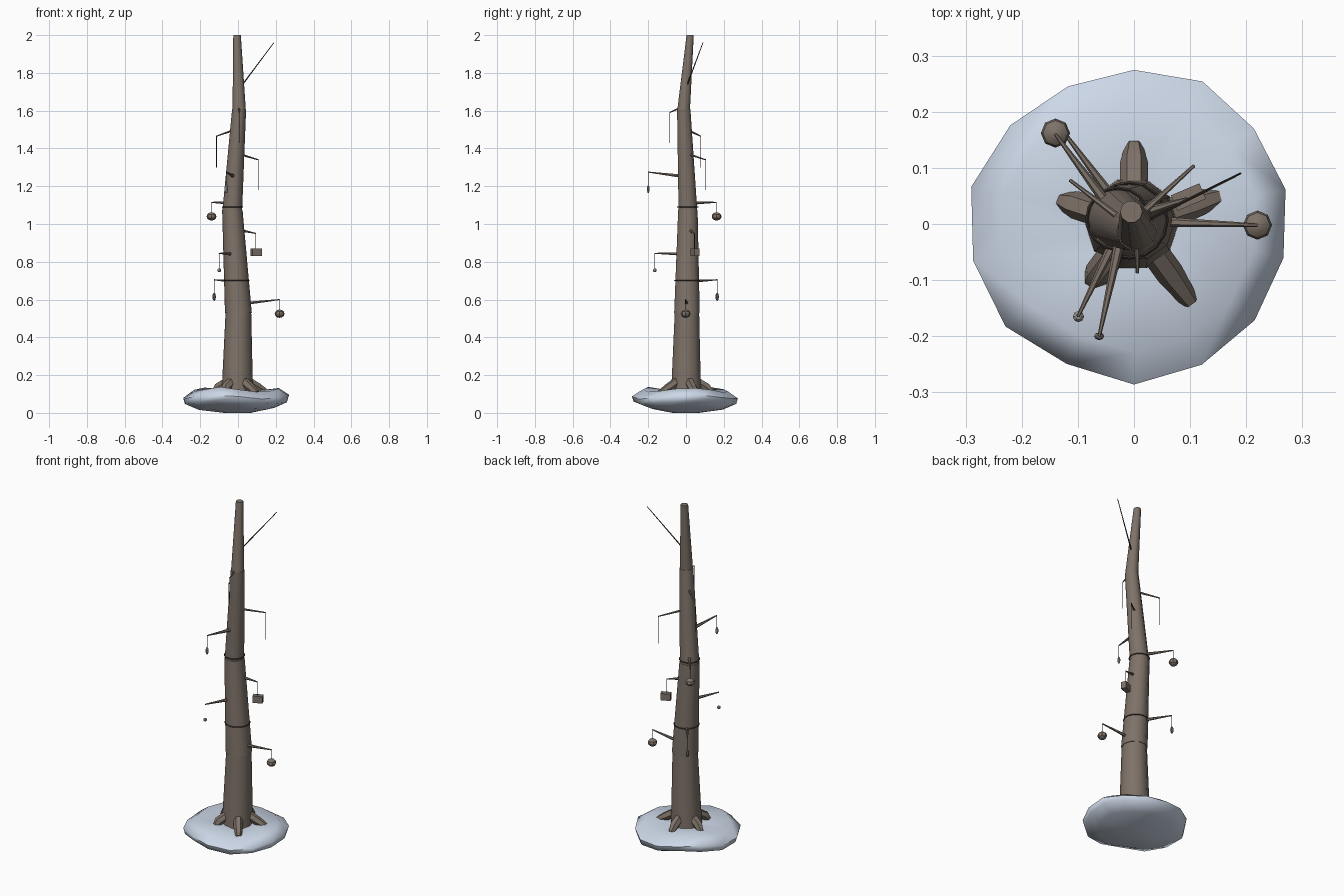
import bpy, bmesh, math, random
from mathutils import Vector, Matrix

random.seed(4)
cube = bpy.data.objects.get("Cube")
if cube:
    bpy.data.objects.remove(cube, do_unlink=True)


def material(name, rgb):
    m = bpy.data.materials.new(name)
    m.use_nodes = True
    m.diffuse_color = (*rgb, 1)
    m.node_tree.nodes["Principled BSDF"].inputs["Base Color"].default_value = (*rgb, 1)
    return m


BARK = material("bark", (0.21, 0.17, 0.14))
SNOW = material("snow", (0.62, 0.70, 0.82))
PALE = material("pale_ornament", (0.45, 0.42, 0.39))
CORD = material("dark_cord", (0.05, 0.04, 0.035))


def finish(name, bm, mat, angle=50):
    bmesh.ops.recalc_face_normals(bm, faces=bm.faces[:])
    mesh = bpy.data.meshes.new(name)
    bm.to_mesh(mesh)
    bm.free()
    mesh.materials.append(mat)
    ob = bpy.data.objects.new(name, mesh)
    bpy.context.collection.objects.link(ob)
    bpy.ops.object.select_all(action='DESELECT')
    ob.select_set(True)
    bpy.context.view_layer.objects.active = ob
    bpy.ops.object.shade_smooth_by_angle(angle=math.radians(angle))
    return ob


def bridge(bm, rings):
    """Skin a list of vertex rings and cap both ends."""
    n = len(rings[0])
    for a, b in zip(rings, rings[1:]):
        for i in range(n):
            j = (i + 1) % n
            bm.faces.new((a[i], a[j], b[j], b[i]))
    bm.faces.new(rings[0])
    bm.faces.new(rings[-1])


def limb(name, points, radii, mat=BARK, sides=6, level=False):
    """Tapered limb through points; level keeps its rings horizontal."""
    bm = bmesh.new()
    pts = [Vector(p) for p in points]
    turn = Matrix() if level else (pts[-1] - pts[0]).to_track_quat('Z', 'Y').to_matrix().to_4x4()
    rings = []
    for p, r in zip(pts, radii):
        ring = []
        for i in range(sides):
            a = math.tau * i / sides
            ring.append(bm.verts.new(p + turn @ Vector((r * math.cos(a), r * math.sin(a), 0))))
        rings.append(ring)
    bridge(bm, rings)
    return finish(name, bm, mat)


def ball(name, centre, scale, mat):
    bm = bmesh.new()
    bmesh.ops.create_uvsphere(bm, u_segments=8, v_segments=6, radius=1)
    bmesh.ops.scale(bm, vec=scale, verts=bm.verts)
    bmesh.ops.translate(bm, vec=centre, verts=bm.verts)
    finish(name, bm, mat, 30)


# Snow mound: an uneven, squashed disc
bm = bmesh.new()
sides = 14
edge = [random.uniform(0.27, 0.30) for _ in range(sides)]
rings = []
for share, z, wave in ((0.25, 0.0, 0), (0.72, 0.025, 0.008), (0.97, 0.055, 0.010),
                       (1.0, 0.085, 0.012), (0.8, 0.122, 0.012), (0.3, 0.112, 0.004)):
    ring = []
    for i in range(sides):
        a = math.tau * (i + 0.5) / sides
        r = share * edge[i]
        dz = wave * (math.sin(3 * a + 1) + random.uniform(-0.4, 0.4))
        ring.append(bm.verts.new((r * math.cos(a), r * math.sin(a), z + dz)))
    rings.append(ring)
bridge(bm, rings)
finish("snow_mound", bm, SNOW, 70)

# Trunk in four stacked, slightly bent lengths
joints = [Vector(p) for p in ((-0.004, 0, 0.08), (0.002, 0.005, 0.53), (-0.03, 0.01, 1.075),
                              (0.006, -0.012, 1.61), (-0.005, 0.022, 2.0))]
widths = ((0.084, 0.068), (0.071, 0.054), (0.052, 0.037), (0.035, 0.020))
for i, (low, high) in enumerate(widths):
    limb(f"trunk_length_{i + 1}", (joints[i], joints[i + 1]), (low, high), sides=10, level=True)


def core(z):
    """Trunk centre at a height."""
    for a, b in zip(joints, joints[1:]):
        if z <= b.z:
            return a.lerp(b, (z - a.z) / (b.z - a.z))
    return joints[-1]


# Five roots spreading over the snow
for i, reach in enumerate((0.165, 0.14, 0.135, 0.13, 0.17)):
    a = math.radians(18 + 72 * i)
    d = Vector((math.cos(a), math.sin(a), 0))
    limb(f"root_{i + 1}", (d * 0.05 + Vector((0, 0, 0.17)), d * 0.11 + Vector((0, 0, 0.135)),
                           d * reach + Vector((0, 0, 0.105))), (0.025, 0.025, 0.016))

# Branches: start height, tip, end of the hanging cord
branches = (
    ("low_left", 0.575, (0.22, -0.002, 0.60), 0.54),
    ("low_back", 0.695, (-0.126, 0.165, 0.705), 0.63),
    ("middle_front", 0.84, (-0.10, -0.165, 0.845), 0.76),
    ("middle_left", 0.975, (0.095, 0.045, 0.95), 0.87),
    ("middle_back", 1.11, (-0.14, 0.16, 1.115), 1.05),
    ("high_front", 1.25, (-0.062, -0.20, 1.275), 1.20),
    ("high_left", 1.375, (0.107, 0.104, 1.34), 1.18),
    ("high_right", 1.505, (-0.114, 0.078, 1.465), 1.30),
    ("top_front", 1.625, (0.006, -0.087, 1.59), 1.43),
)
for name, z, tip, end in branches:
    tip = Vector(tip)
    size = 0.011 if z < 1.3 else 0.007
    limb(name + "_branch", (core(z), tip), (size, 0.003))
    limb(name + "_cord", (tip, (tip.x, tip.y, end)), (0.0015, 0.0015), CORD, 4)

# Bare twig near the top
limb("top_twig", (core(1.71), (0.19, 0.09, 1.96)), (0.004, 0.002), CORD, 5)

# Hanging ornaments
ball("round_ornament_low", (0.22, -0.002, 0.525), (0.026, 0.026, 0.022), BARK)
ball("round_ornament_high", (-0.14, 0.162, 1.04), (0.026, 0.026, 0.022), BARK)
ball("drop_ornament_low", (-0.126, 0.165, 0.615), (0.009, 0.009, 0.022), BARK)
ball("drop_ornament_high", (-0.062, -0.20, 1.185), (0.009, 0.007, 0.022), PALE)
ball("small_ornament", (-0.099, -0.165, 0.755), (0.010, 0.010, 0.010), PALE)

bm = bmesh.new()
bmesh.ops.create_cube(bm, size=1)
bmesh.ops.scale(bm, vec=(0.055, 0.03, 0.04), verts=bm.verts)
bmesh.ops.rotate(bm, matrix=Matrix.Rotation(0.4, 3, 'Z'), verts=bm.verts)
bmesh.ops.translate(bm, vec=(0.097, 0.048, 0.85), verts=bm.verts)
finish("box_ornament", bm, BARK)

# Wires wrapped around the trunk
for name, z, r in (("lower_wire", 0.70, 0.067), ("upper_wire", 1.09, 0.055)):
    bpy.ops.mesh.primitive_torus_add(major_segments=16, minor_segments=4, major_radius=r,
                                     minor_radius=0.003, location=core(z))
    bpy.context.object.name = name
    bpy.context.object.data.materials.append(CORD)
